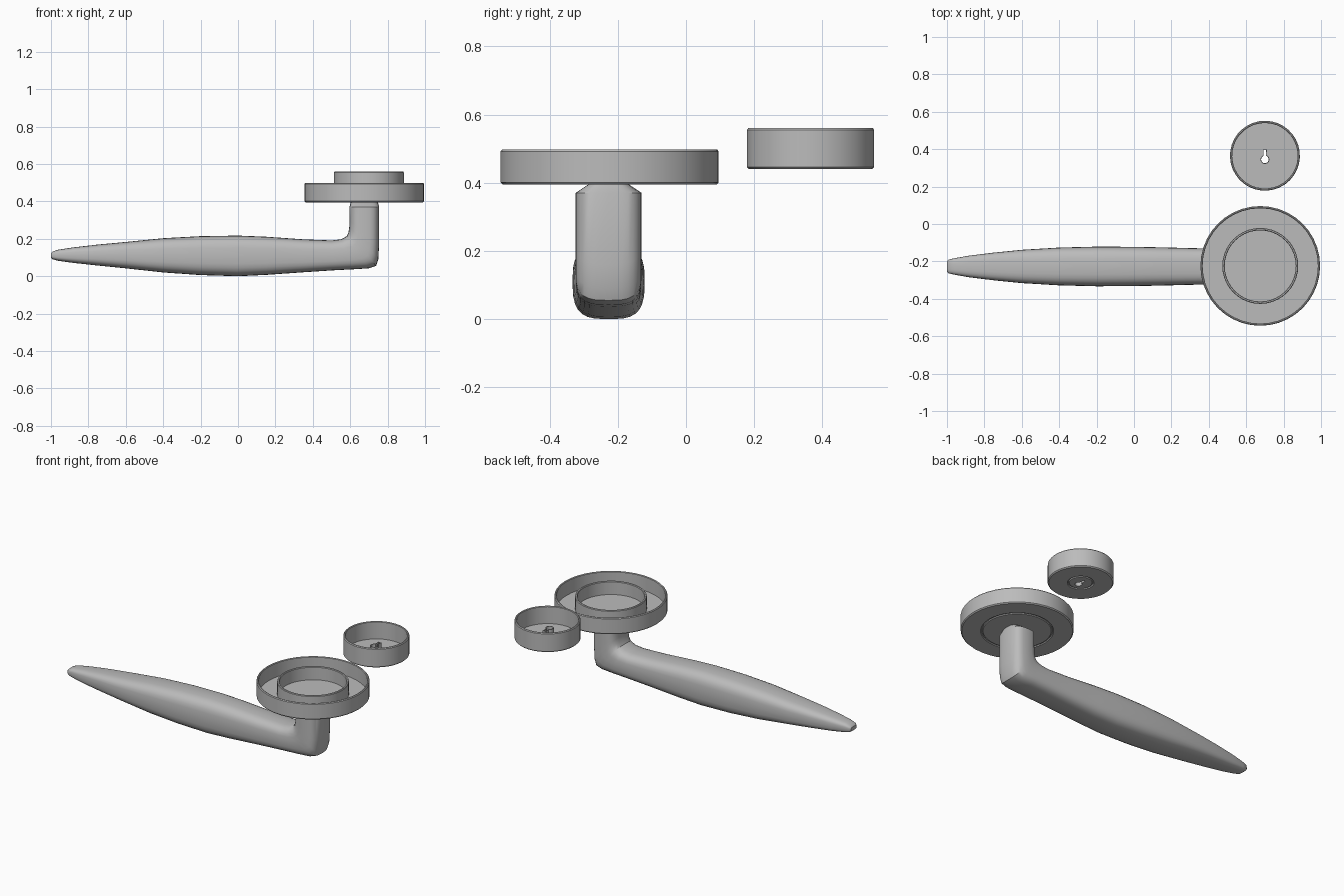
import bpy, bmesh, math
from mathutils import Vector

if "Cube" in bpy.data.objects:
    bpy.data.objects.remove(bpy.data.objects["Cube"])

metal = bpy.data.materials.new("satin grey metal")
metal.diffuse_color = (0.5, 0.5, 0.5, 1)
metal.use_nodes = True
metal.node_tree.nodes["Principled BSDF"].inputs["Base Color"].default_value = metal.diffuse_color


def skin(name, loops, cap_start=False, cap_end=False):
    """Join equal-length loops of points into one surface."""
    bm = bmesh.new()
    rows = [[bm.verts.new(p) for p in loop] for loop in loops]
    n = len(rows[0])
    for a, b in zip(rows, rows[1:]):
        for i in range(n):
            j = (i + 1) % n
            bm.faces.new((a[i], a[j], b[j], b[i]))
    if cap_start:
        bm.faces.new(rows[0][::-1])
    if cap_end:
        bm.faces.new(rows[-1])
    bmesh.ops.recalc_face_normals(bm, faces=bm.faces)
    me = bpy.data.meshes.new(name)
    bm.to_mesh(me)
    bm.free()
    ob = bpy.data.objects.new(name, me)
    bpy.context.collection.objects.link(ob)
    me.materials.append(metal)
    bpy.ops.object.select_all(action='DESELECT')
    ob.select_set(True)
    bpy.context.view_layer.objects.active = ob
    bpy.ops.object.shade_smooth_by_angle(angle=math.radians(30))
    return ob


def ring(cx, cy, r, z, angles):
    return [(cx + r * math.cos(a), cy + r * math.sin(a), z) for a in angles]


# lever: superellipse sections, each (upper x,z, lower x,z, half width)
SECTIONS = [
    (-1.0, .122, -1.0, .098, .028), (-.99, .132, -.99, .09, .037),
    (-.96, .142, -.96, .082, .044), (-.88, .154, -.88, .071, .058),
    (-.75, .169, -.75, .057, .074), (-.6, .183, -.6, .042, .089),
    (-.4, .203, -.4, .02, .101), (-.2, .214, -.2, .006, .106),
    (0, .217, 0, 0, .105), (.15, .211, .15, .007, .102),
    (.35, .197, .35, .021, .097), (.5, .191, .52, .032, .096),
    (.55, .197, .62, .037, .096), (.58, .213, .7, .042, .096),
    (.591, .235, .738, .055, .097), (.595, .265, .75, .09, .097),
    (.596, .3, .754, .16, .097), (.596, .37, .755, .37, .097),
    (.603, .396, .748, .396, .058),
]
Y0 = -.227


def section(ux, uz, lx, lz, hw, n=28, power=3.2):
    up, lo = Vector((ux, Y0, uz)), Vector((lx, Y0, lz))
    mid, half = (up + lo) / 2, (up - lo) / 2
    pts = []
    for i in range(n):
        t = 2 * math.pi * i / n
        c, s = math.cos(t), math.sin(t)
        c = math.copysign(abs(c) ** (2 / power), c)
        s = math.copysign(abs(s) ** (2 / power), s)
        pts.append(mid + half * s + Vector((0, hw * c, 0)))
    return pts


skin("lever_handle", [section(*s) for s in SECTIONS], True, True)

# handle rosette: open-topped cup with an inner collar
even = [2 * math.pi * i / 40 for i in range(40)]
ROSE = [(.19, .408), (.19, .486), (.193, .49), (.2, .49), (.203, .486),
        (.203, .408), (.308, .408), (.308, .494), (.312, .497), (.316, .497),
        (.32, .492), (.32, .401), (.314, .395), (.207, .395), (.203, .4),
        (.197, .4), (.193, .395)]
skin("handle_rosette", [ring(.675, -.224, r, z, even) for r, z in ROSE], True, True)

# keyhole outline: round hole with a slot pointing to +y
KX, KY = .70, .365
arc = [math.radians(110 + 320 * i / 32) for i in range(33)]


def keyhole(z, grow=0):
    pts = [(KX + (.02 + grow) * math.cos(a), KY - .02 + (.02 + grow) * math.sin(a), z) for a in arc]
    w = .007 + grow
    return pts + [(KX + w, KY + .03 + grow, z), (KX - w, KY + .03 + grow, z)]


# lock rosette: cup with a grooved lock face and a raised keyhole sleeve
spread = arc + [math.radians(d) for d in (78, 102)]
spread[:33] = [math.radians(110 + 320 * i / 32) for i in range(33)]
LOCK = [(.065, .452), (.175, .452), (.175, .557), (.178, .56), (.183, .56),
        (.187, .555), (.187, .446), (.181, .44), (.076, .44), (.073, .446),
        (.068, .446), (.065, .44)]
full = [math.radians(110 + 360 * i / 35) for i in range(35)]
loops = [keyhole(.44), keyhole(.5), keyhole(.5, .004), keyhole(.452, .004)]
loops += [ring(KX, KY, r, z, full) for r, z in LOCK]
loops.append(keyhole(.44))
lock = skin("lock_rosette", loops)
